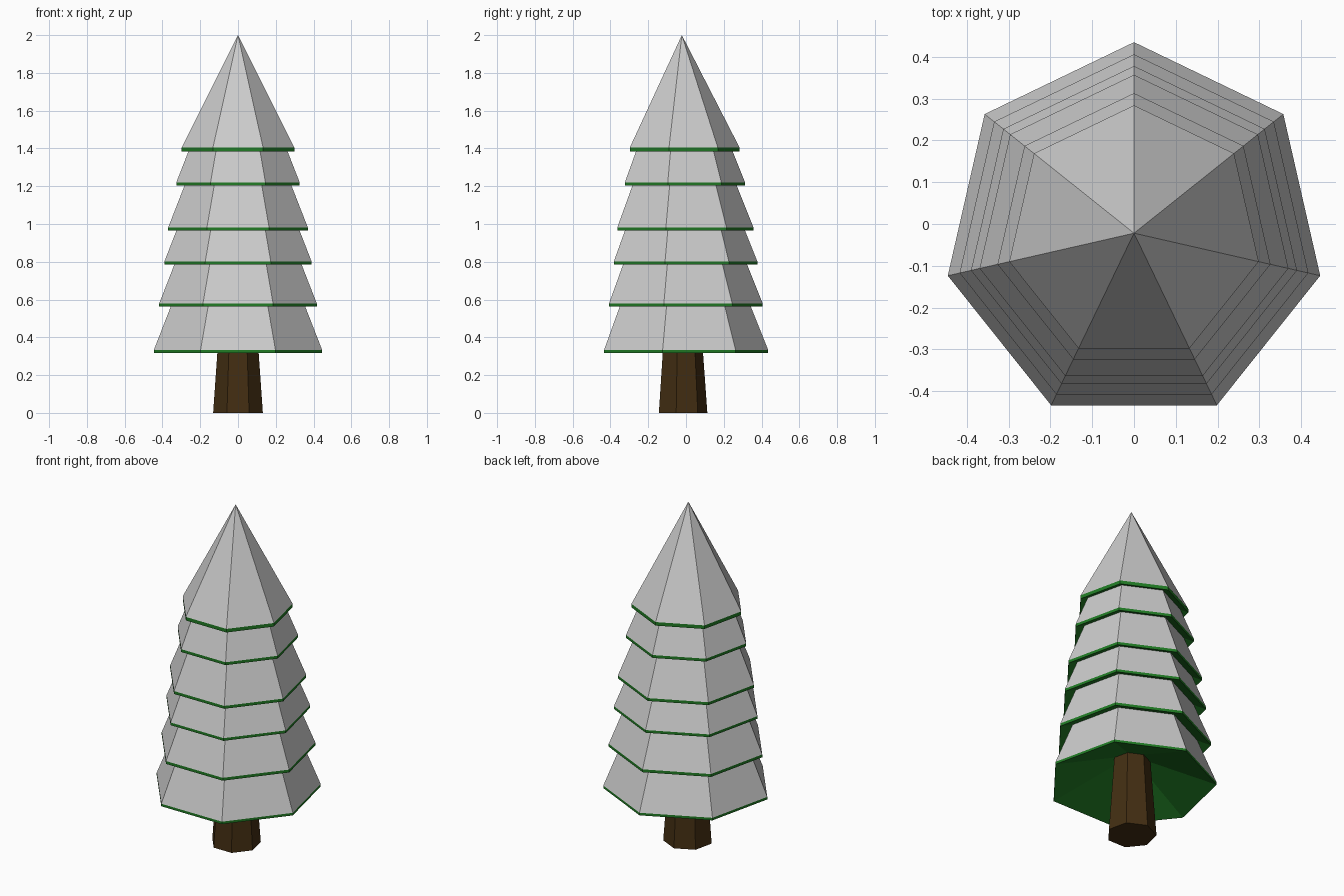
import bpy, bmesh, math

if "Cube" in bpy.data.objects:
    bpy.data.objects.remove(bpy.data.objects["Cube"])

SIDES = 7
CENTER_Y = -0.022
SNOW_SLOPE = 0.40    # radius lost per unit height on a lower tier
UNDER_SLOPE = 0.38   # height gained per unit radius inwards on an underside


def material(name, color):
    m = bpy.data.materials.new(name)
    m.diffuse_color = (*color, 1)
    m.use_nodes = True
    m.node_tree.nodes["Principled BSDF"].inputs["Base Color"].default_value = m.diffuse_color
    return m


def lathe(name, profile, mat=None, cap_start=False):
    """Seven-sided flat surface through (radius, z) points, listed upwards along the outside."""
    bm = bmesh.new()
    rings = []
    for r, z in profile:
        if r == 0:
            rings.append([bm.verts.new((0, CENTER_Y, z))] * SIDES)
            continue
        angles = [math.pi / 2 + 2 * math.pi * i / SIDES for i in range(SIDES)]
        rings.append([bm.verts.new((r * math.cos(a), CENTER_Y + r * math.sin(a), z)) for a in angles])
    for lo, hi in zip(rings, rings[1:]):
        for i in range(SIDES):
            j = (i + 1) % SIDES
            if hi[i] is hi[j]:
                bm.faces.new((lo[i], lo[j], hi[i]))
            else:
                bm.faces.new((lo[i], lo[j], hi[j], hi[i]))
    if cap_start:
        bm.faces.new(rings[0][::-1])
    mesh = bpy.data.meshes.new(name)
    bm.to_mesh(mesh)
    bm.free()
    obj = bpy.data.objects.new(name, mesh)
    bpy.context.collection.objects.link(obj)
    if mat:
        mesh.materials.append(mat)
    return obj


green = material("needles", (0.015, 0.20, 0.018))
brown = material("bark", (0.055, 0.027, 0.006))

# Tapered trunk, running up into the lowest branches
lathe("trunk", [(0.135, 0), (0.102, 0.46)], brown, cap_start=True)

# Tiers from bottom to top: rim radius, rim bottom z, snow bottom z
tiers = [(0.457, 0.318, 0.333), (0.428, 0.562, 0.579), (0.400, 0.785, 0.801),
         (0.379, 0.965, 0.982), (0.335, 1.203, 1.220), (0.306, 1.383, 1.404)]

inner = 0.102
for n, (r, z_rim, z_snow) in enumerate(tiers, 1):
    # Green underside and rim
    lathe(f"branches_{n}", [(inner, z_rim + UNDER_SLOPE * (r - inner)), (r, z_rim), (r, z_snow)], green)
    # Snow rises until it meets the underside of the next tier, or to the tip
    if n < len(tiers):
        r_up, z_up, _ = tiers[n]
        z_top = (z_up + UNDER_SLOPE * (r_up - r - SNOW_SLOPE * z_snow)) / (1 - UNDER_SLOPE * SNOW_SLOPE)
        inner = r - SNOW_SLOPE * (z_top - z_snow)
        lathe(f"snow_{n}", [(r, z_snow), (inner, z_top)])
    else:
        lathe("snow_tip", [(r, z_snow), (0, 2.0)])
